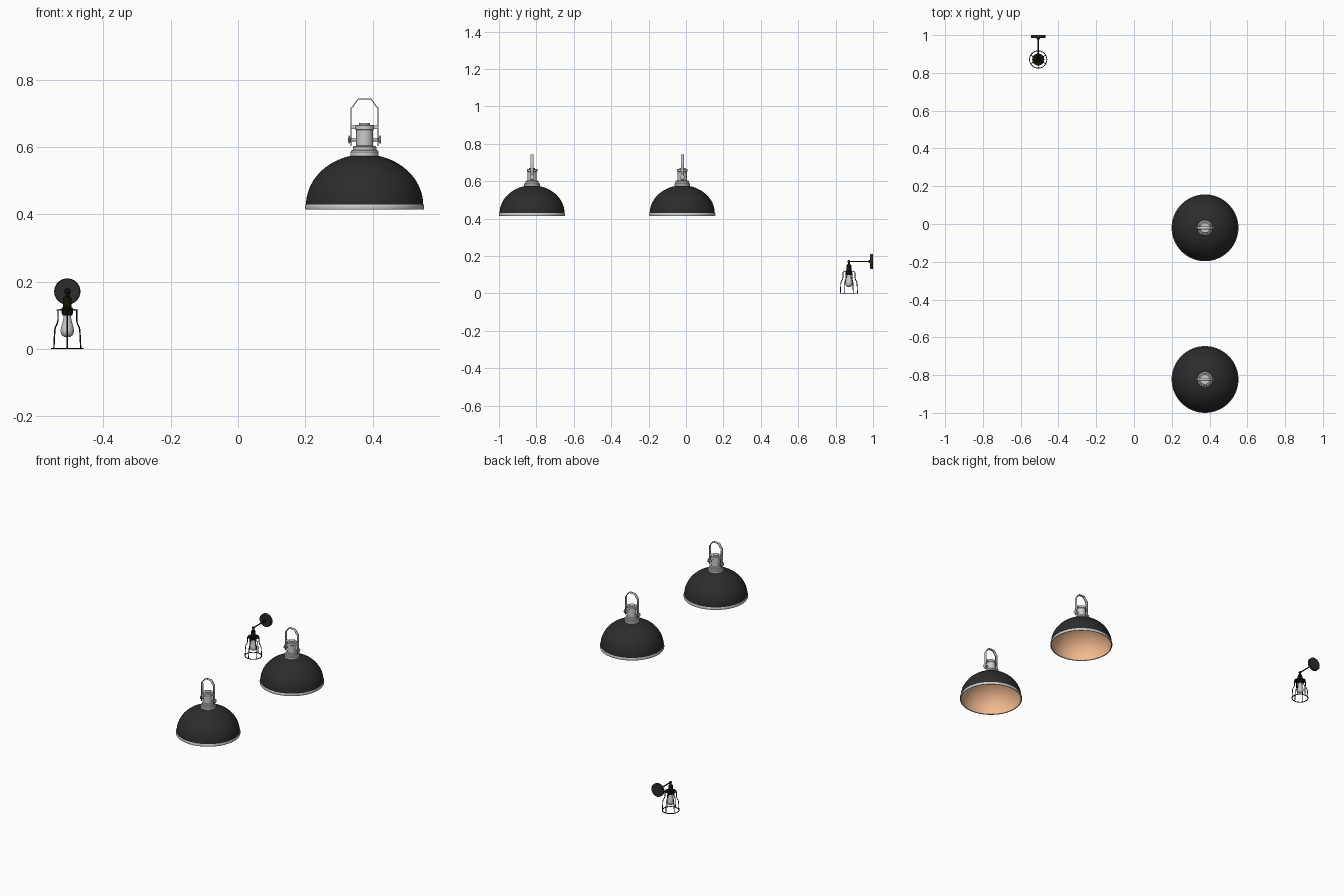
import bpy, bmesh
from math import sin, cos, pi, radians
from mathutils import Matrix, Vector

if "Cube" in bpy.data.objects:
    bpy.data.objects.remove(bpy.data.objects["Cube"])


def material(name, rgb):
    m = bpy.data.materials.new(name)
    m.diffuse_color = (*rgb, 1)
    m.use_nodes = True
    m.node_tree.nodes["Principled BSDF"].inputs["Base Color"].default_value = m.diffuse_color
    return m


DARK = material("matte_black", (0.025, 0.025, 0.025))
IRON = material("dark_iron", (0.008, 0.006, 0.003))
PEACH = material("copper_inside", (0.9, 0.5, 0.28))


def finish(bm, name, mat=None, angle=35):
    me = bpy.data.meshes.new(name)
    bm.to_mesh(me)
    bm.free()
    ob = bpy.data.objects.new(name, me)
    bpy.context.collection.objects.link(ob)
    if mat:
        me.materials.append(mat)
    bpy.ops.object.select_all(action='DESELECT')
    ob.select_set(True)
    bpy.context.view_layer.objects.active = ob
    bpy.ops.object.shade_smooth_by_angle(angle=radians(angle))
    return ob


def lathe(name, profile, origin, mat=None, n=32, rot=None, closed=False):
    """Spin (radius, height) points about the local z axis."""
    bm = bmesh.new()
    pts = profile + profile[:1] if closed else profile
    vs = [bm.verts.new((r, 0, h)) for r, h in pts]
    es = [bm.edges.new(p) for p in zip(vs, vs[1:])]
    bmesh.ops.spin(bm, geom=vs + es, axis=(0, 0, 1), cent=(0, 0, 0),
                   angle=2 * pi, steps=n, use_duplicate=False)
    bmesh.ops.remove_doubles(bm, verts=bm.verts, dist=1e-5)
    bmesh.ops.recalc_face_normals(bm, faces=bm.faces)
    bm.transform(Matrix.Translation(origin) @ (rot or Matrix.Identity(4)))
    return finish(bm, name, mat)


def tube(name, pts, r, mat):
    """Round wire along a list of points."""
    cu = bpy.data.curves.new(name, 'CURVE')
    cu.dimensions = '3D'
    cu.bevel_depth, cu.bevel_resolution, cu.use_fill_caps = r, 2, True
    sp = cu.splines.new('POLY')
    sp.points.add(len(pts) - 1)
    for p, co in zip(sp.points, pts):
        p.co = (*co, 1)
    tmp = bpy.data.objects.new(name + "_path", cu)
    bpy.context.collection.objects.link(tmp)
    bpy.context.view_layer.update()
    me = tmp.evaluated_get(bpy.context.evaluated_depsgraph_get()).to_mesh()
    bm = bmesh.new()
    bm.from_mesh(me)
    bpy.data.objects.remove(tmp)
    return finish(bm, name, mat, 50)


def box(name, size, loc, mat=None):
    bm = bmesh.new()
    bmesh.ops.create_cube(bm, size=1)
    bm.transform(Matrix.Translation(loc) @ Matrix.Diagonal((*size, 1)))
    return finish(bm, name, mat)


def dome(r, h, z, n=16):
    """Quarter ellipse profile ending at the neck."""
    return [(r * cos(i / n * 1.35), z + h * sin(i / n * 1.35)) for i in range(n + 1)]


def pendant(x, y):
    o = Vector((x, y, 0))
    # shade: dark outside, coloured inside, grey rim
    lathe("shade", dome(0.174, 0.15, 0.428) + [(0, 0.576)], o, DARK, 64)
    lathe("shade_lining", [(0.171, 0.418)] + dome(0.171, 0.146, 0.428) + [(0, 0.573)],
          o, PEACH, 64)
    lathe("shade_rim", [(0.171, 0.416), (0.176, 0.415), (0.177, 0.417), (0.177, 0.427),
                        (0.175, 0.43), (0.172, 0.43)], o, None, 64, closed=True)
    # stepped neck and cap
    lathe("neck", [(0.042, 0.57), (0.042, 0.586), (0.039, 0.59), (0.035, 0.591),
                   (0.035, 0.6), (0.032, 0.603), (0.025, 0.604), (0.025, 0.65),
                   (0.028, 0.652), (0.028, 0.664), (0.026, 0.666), (0.016, 0.666),
                   (0.016, 0.671), (0, 0.671)], o)
    box("strap_bridge", (0.08, 0.018, 0.01), o + Vector((0, 0, 0.659)))
    # hanging strap
    half = [(0.04, 0.603), (0.04, 0.716), (0.034, 0.721), (0.027, 0.732), (0.019, 0.743)]
    path = half + [(-a, b) for a, b in reversed(half)]
    bm = bmesh.new()
    rows = [[bm.verts.new((x + a, y + s * 0.008, b)) for s in (-1, 1)] for a, b in path]
    for p, q in zip(rows, rows[1:]):
        bm.faces.new((p[0], p[1], q[1], q[0]))
    bail = finish(bm, "hanging_strap")
    mod = bail.modifiers.new("thickness", 'SOLIDIFY')
    mod.thickness, mod.offset = 0.003, 0
    # thumb screws
    for s in (-1, 1):
        lathe("thumb_screw", [(0, 0.02), (0.005, 0.02), (0.005, 0.042), (0.008, 0.043),
                              (0.012, 0.045), (0.012, 0.048), (0, 0.049)],
              o + Vector((0, 0, 0.622)), None, 16, Matrix.Rotation(s * pi / 2, 4, 'Y'))


for py in (-0.823, -0.02):
    pendant(0.376, py)

# wall lamp
X, Y, Z = -0.507, 0.871, 0.171
o = Vector((X, Y, 0))
to_front = Matrix.Rotation(pi / 2, 4, 'X')
lathe("wall_plate", [(0, 0), (0.039, 0), (0.039, 0.013), (0.037, 0.016), (0, 0.016)],
      (X, 1.0, Z), DARK, 40, to_front)
lathe("arm_collar", [(0.009, 0.014), (0.009, 0.02), (0.006, 0.023), (0, 0.023)],
      (X, 1.0, Z), IRON, 20, to_front)
tube("arm", [(X, 0.985, Z), (X, Y, Z)], 0.0035, IRON)
lathe("arm_joint", [(0.008 * cos(a), 0.008 * sin(a)) for a in
                    [-pi / 2 + i * pi / 8 for i in range(9)]], (X, Y, Z), IRON, 16)
lathe("socket", [(0, 0.168), (0.005, 0.166), (0.006, 0.157), (0.011, 0.154),
                 (0.013, 0.148), (0.013, 0.124), (0.017, 0.122), (0.017, 0.108),
                 (0.014, 0.1), (0, 0.1)], o, IRON, 24)
lathe("bulb", [(0.01, 0.103), (0.011, 0.095), (0.014, 0.08), (0.018, 0.066), (0.02, 0.056),
               (0.019, 0.047), (0.015, 0.04), (0.008, 0.036), (0, 0.035)], o, None, 24)
# cage: top disc, bottom ring, six bent wires
lathe("cage_top", [(0.01, 0.115), (0.032, 0.115), (0.032, 0.118), (0.01, 0.118)],
      o, IRON, 32, closed=True)
lathe("cage_ring", [(0.0435, 0), (0.048, 0), (0.048, 0.003), (0.0435, 0.003)],
      o, IRON, 40, closed=True)
for k in range(6):
    d = Vector((cos(pi / 2 + k * pi / 3), sin(pi / 2 + k * pi / 3), 0))
    wire = [(0.022, 0.117), (0.031, 0.116), (0.032, 0.112), (0.032, 0.085), (0.035, 0.075),
            (0.041, 0.064), (0.043, 0.055), (0.0445, 0.03), (0.046, 0.001)]
    tube("cage_wire", [o + d * r + Vector((0, 0, z)) for r, z in wire], 0.0021, IRON)
